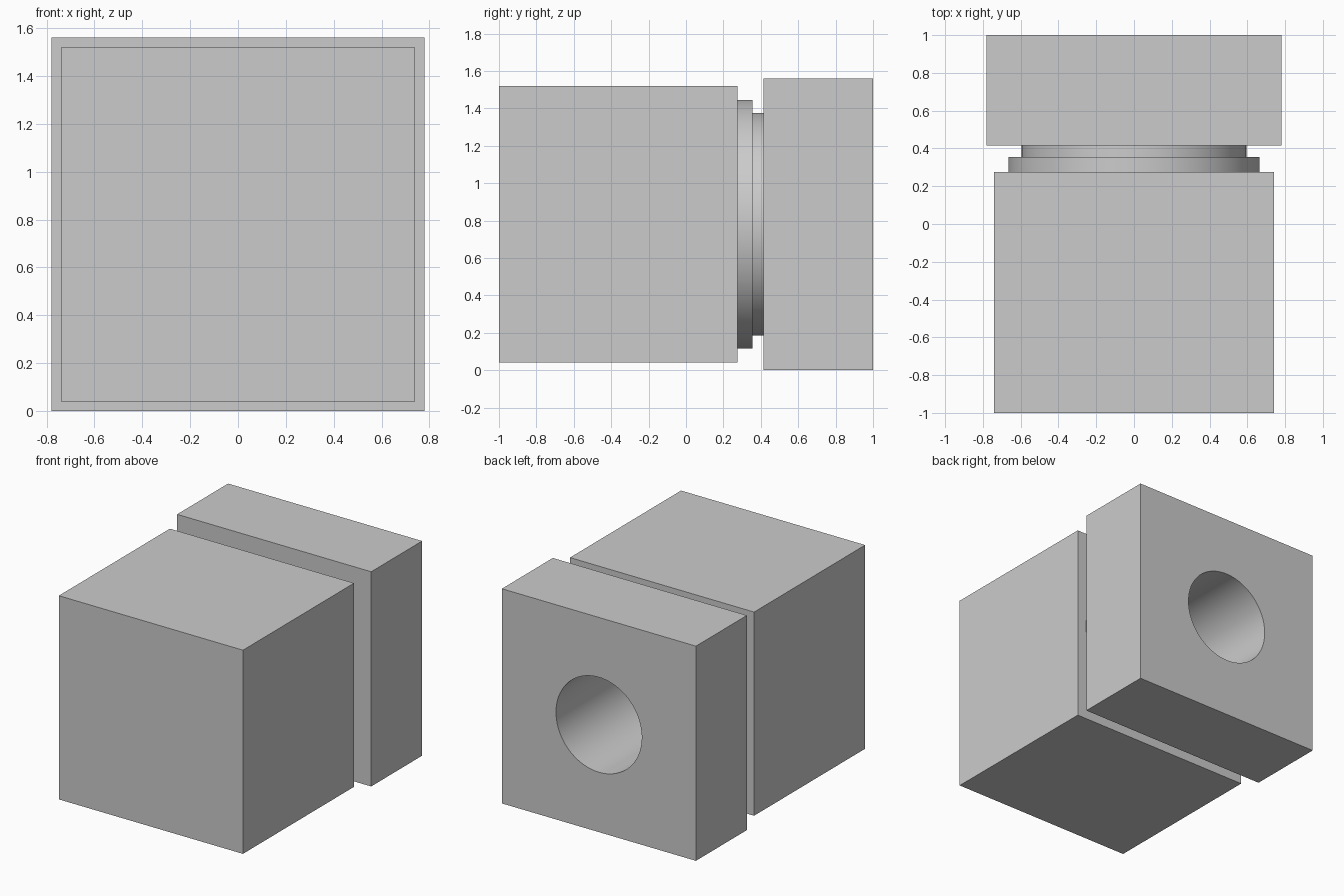
import bpy
import math

cube = bpy.data.objects.get("Cube")
if cube:
    bpy.data.objects.remove(cube, do_unlink=True)

AXIS_Z = 0.78
GREY = (0.6, 0.6, 0.6, 1.0)

grey = bpy.data.materials.new("plain grey")
grey.use_nodes = True
grey.diffuse_color = GREY
grey.node_tree.nodes["Principled BSDF"].inputs["Base Color"].default_value = GREY


def finish(name):
    obj = bpy.context.object
    obj.name = name
    obj.data.materials.append(grey)
    bpy.ops.object.transform_apply(location=False, rotation=True, scale=True)
    return obj


def block(name, side, y0, y1):
    """Square block between two y positions, centred on the axis."""
    bpy.ops.mesh.primitive_cube_add(size=1, location=(0, (y0 + y1) / 2, AXIS_Z))
    bpy.context.object.scale = (side, y1 - y0, side)
    return finish(name)


def disc(name, radius, y0, y1):
    """Round part lying along the y axis."""
    bpy.ops.mesh.primitive_cylinder_add(
        vertices=96, radius=radius, depth=y1 - y0,
        location=(0, (y0 + y1) / 2, AXIS_Z), rotation=(math.pi / 2, 0, 0))
    return finish(name)


# Main blocks and the stepped round neck between them
parts = [
    block("front_block", 1.48, -1.0, 0.275),
    disc("wide_collar", 0.665, 0.275, 0.355),
    disc("narrow_collar", 0.595, 0.355, 0.415),
    block("back_block", 1.56, 0.415, 1.0),
]

# Round blind bore entering from the back
cutter = disc("bore_cutter", 0.345, -0.2, 1.1)
cutter.hide_render = True

for part in parts:
    bpy.ops.object.select_all(action="DESELECT")
    part.select_set(True)
    bpy.context.view_layer.objects.active = part
    cut = part.modifiers.new("bore", "BOOLEAN")
    cut.operation = "DIFFERENCE"
    cut.solver = "EXACT"
    cut.object = cutter
    bpy.ops.object.modifier_apply(modifier=cut.name)
    bpy.ops.object.shade_smooth_by_angle(angle=math.radians(30))

bpy.data.objects.remove(cutter, do_unlink=True)
